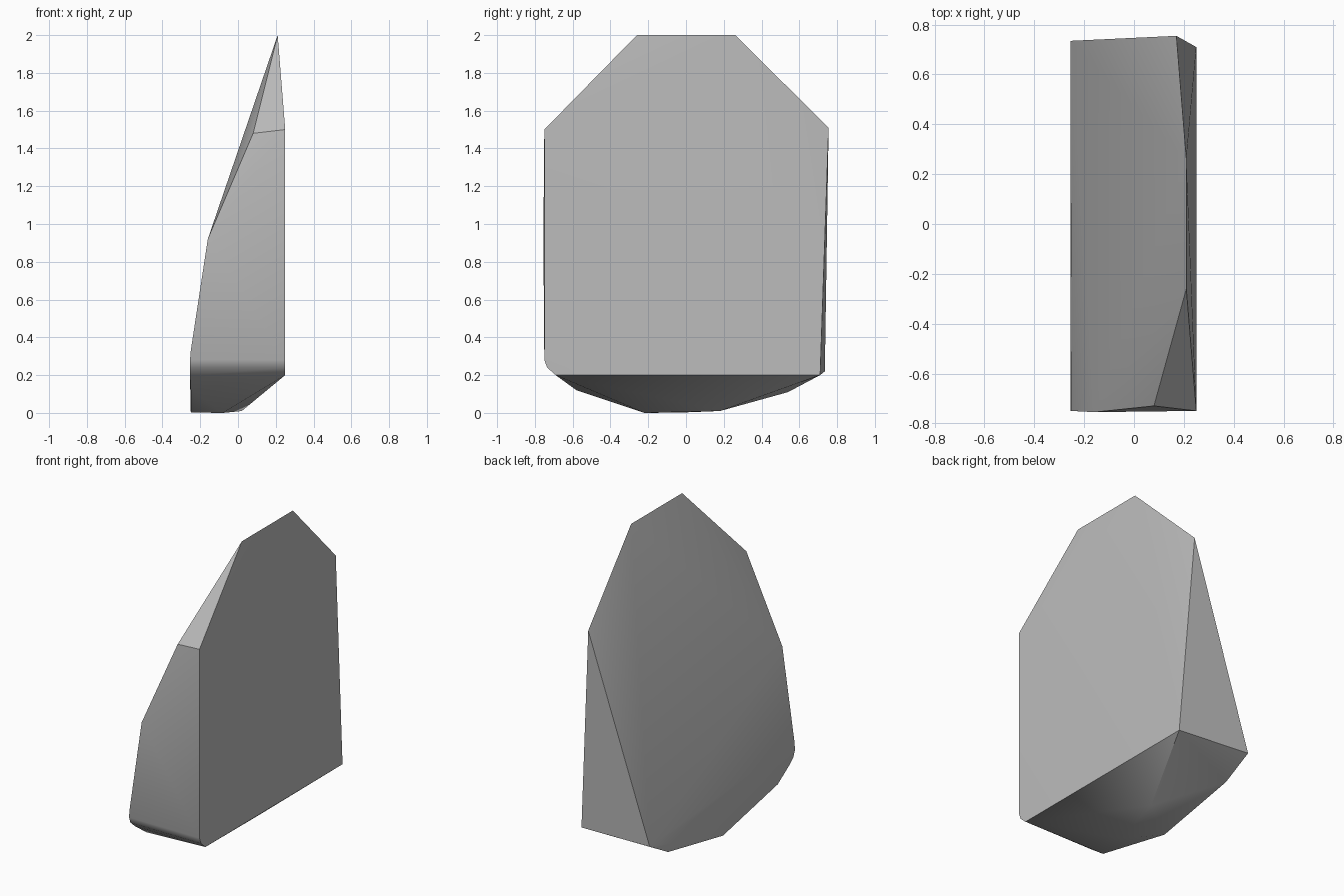
import bpy
import bmesh
import math

# Remove the default cube
cube = bpy.data.objects.get("Cube")
if cube:
    bpy.data.objects.remove(cube, do_unlink=True)


def make_material(name, color):
    mat = bpy.data.materials.new(name)
    mat.use_nodes = True
    mat.diffuse_color = color
    shader = next(n for n in mat.node_tree.nodes if n.type == 'BSDF_PRINCIPLED')
    shader.inputs["Base Color"].default_value = color
    return mat


def hull_object(name, corners, material, smooth_angle):
    """Wrap a faceted skin round a set of corner points."""
    bm = bmesh.new()
    for co in corners:
        bm.verts.new(co)
    bmesh.ops.convex_hull(bm, input=bm.verts[:])
    loose = [v for v in bm.verts if not v.link_faces]
    bmesh.ops.delete(bm, geom=loose, context='VERTS')
    bmesh.ops.recalc_face_normals(bm, faces=bm.faces[:])
    mesh = bpy.data.meshes.new(name)
    bm.to_mesh(mesh)
    bm.free()
    mesh.materials.append(material)
    obj = bpy.data.objects.new(name, mesh)
    bpy.context.collection.objects.link(obj)
    bpy.ops.object.select_all(action='DESELECT')
    obj.select_set(True)
    bpy.context.view_layer.objects.active = obj
    bpy.ops.object.shade_smooth_by_angle(angle=math.radians(smooth_angle))
    return obj


# Ridge along the top, and the shoulders below it
ridge = [(0.21, y, 2) for y in (-0.26, 0.26)]
shoulders = [(0.25, -0.75, 1.5), (0.08, -0.73, 1.48), (0.17, 0.755, 1.51)]

# Sloping front edge
front_edge = [(-0.16, -0.755, 0.92), (-0.25, -0.75, 0.33)]

# Rounded lower lip across the front
lip_profile = [(-0.75, 0.28), (-0.735, 0.24), (-0.69, 0.2)]
front_lip = [(x, y, z) for x in (-0.254, 0.25) for y, z in lip_profile]

# Lower back corners
back_corners = [(0.25, 0.71, 0.2), (-0.255, 0.735, 0.22)]

# Faceted underside
underside = [(-0.25, -0.58, 0.12), (-0.25, -0.02, 0.002), (-0.08, -0.22, 0),
             (0.02, 0.18, 0.01), (-0.25, 0.54, 0.11)]

stone = make_material("stone grey", (0.5, 0.5, 0.5, 1))
hull_object("rock_slab",
            ridge + shoulders + front_edge + front_lip + back_corners + underside,
            stone, 30)
